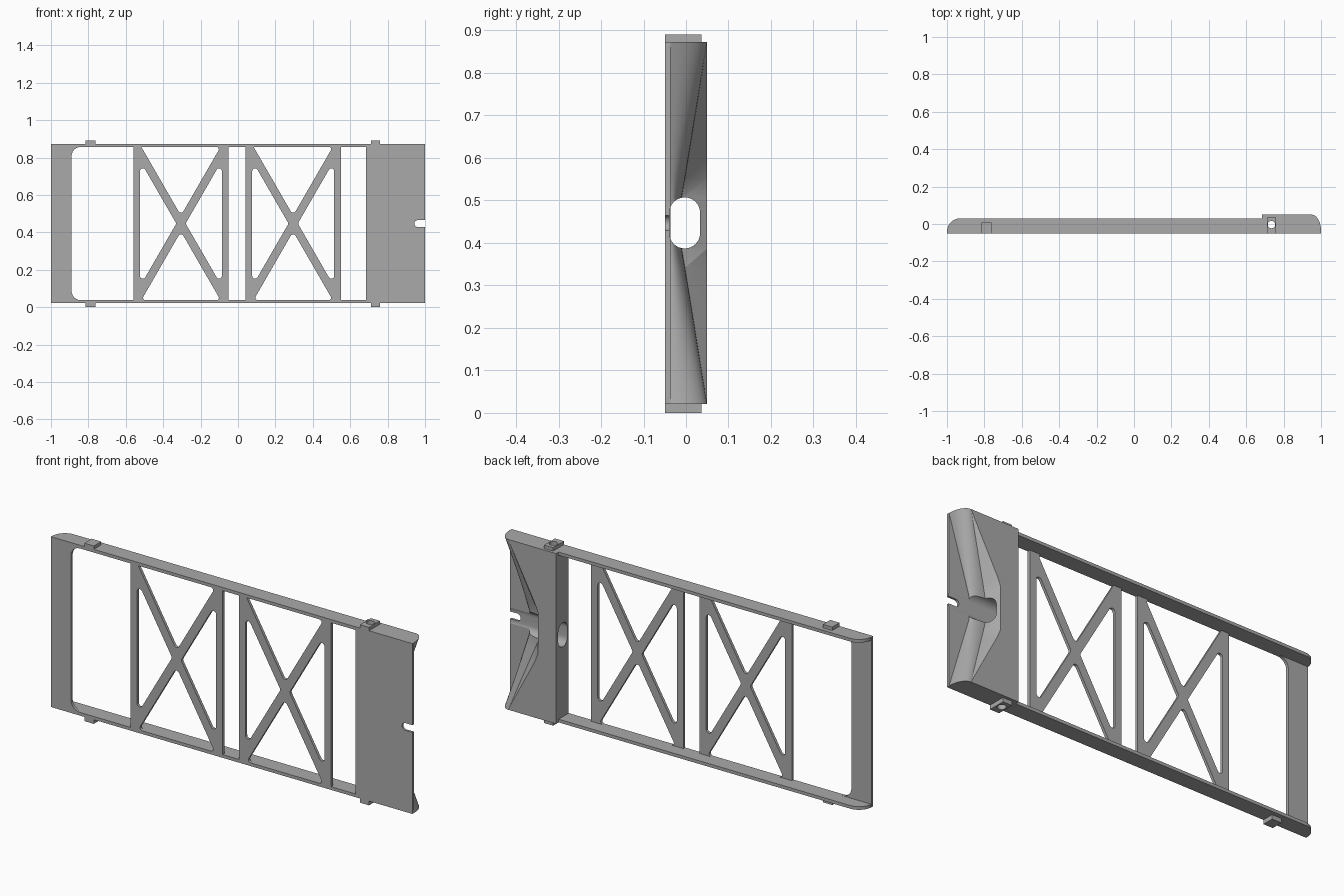
import bpy, bmesh, math
from mathutils import Vector

if "Cube" in bpy.data.objects:
    bpy.data.objects.remove(bpy.data.objects["Cube"], do_unlink=True)

GREY = bpy.data.materials.new("plain_grey")
GREY.use_nodes = True
GREY.diffuse_color = (0.4, 0.4, 0.4, 1)
GREY.node_tree.nodes["Principled BSDF"].inputs["Base Color"].default_value = (0.4, 0.4, 0.4, 1)

FRONT, PLATE_BACK, RAIL_BACK, BLOCK_BACK = -0.05, -0.036, 0.03, 0.05
BOTTOM, TOP, MID, WALL = 0.021, 0.873, 0.447, 0.016
BLOCK_X = 0.684


def select(obj):
    bpy.ops.object.select_all(action='DESELECT')
    obj.select_set(True)
    bpy.context.view_layer.objects.active = obj


def finish(name, bm):
    bmesh.ops.remove_doubles(bm, verts=bm.verts, dist=1e-5)
    bmesh.ops.recalc_face_normals(bm, faces=bm.faces)
    mesh = bpy.data.meshes.new(name)
    bm.to_mesh(mesh)
    bm.free()
    mesh.materials.append(GREY)
    obj = bpy.data.objects.new(name, mesh)
    bpy.context.collection.objects.link(obj)
    return obj


def smooth(obj):
    select(obj)
    bpy.ops.object.shade_smooth_by_angle(angle=math.radians(25))


def prism(name, points, offset):
    """Extrude a flat outline of 3D points along an offset."""
    bm = bmesh.new()
    face = bm.faces.new([bm.verts.new(p) for p in points])
    new = bmesh.ops.extrude_face_region(bm, geom=[face], use_keep_orig=True)["geom"]
    bmesh.ops.translate(bm, vec=offset, verts=[v for v in new if isinstance(v, bmesh.types.BMVert)])
    return finish(name, bm)


def box(name, x0, x1, y0, y1, z0, z1):
    return prism(name, [(x0, y0, z0), (x1, y0, z0), (x1, y1, z0), (x0, y1, z0)], (0, 0, z1 - z0))


def rounded(points, radii, steps=6):
    """Round the corners of a polygon."""
    out = []
    for i, (p, r) in enumerate(zip(points, radii)):
        p = Vector(p)
        a = (Vector(points[i - 1]) - p).normalized()
        b = (Vector(points[(i + 1) % len(points)]) - p).normalized()
        if r == 0:
            out.append(p)
            continue
        half = a.angle(b) / 2
        centre = p + (a + b).normalized() * r / math.sin(half)
        start, end = (p + d * r / math.tan(half) - centre for d in (a, b))
        sweep = math.pi - 2 * half
        for k in range(steps + 1):
            t = k / steps
            out.append(centre + (start * math.sin((1 - t) * sweep) + end * math.sin(t * sweep)) / math.sin(sweep))
    return out


def plate(name, outlines):
    """Front sheet drawn as a filled outline with holes."""
    curve = bpy.data.curves.new(name, 'CURVE')
    curve.dimensions, curve.fill_mode = '2D', 'BOTH'
    curve.extrude = (PLATE_BACK - FRONT) / 2
    for outline in outlines:
        spline = curve.splines.new('POLY')
        spline.points.add(len(outline) - 1)
        for point, (x, z) in zip(spline.points, outline):
            point.co = (x, z, 0, 1)
        spline.use_cyclic_u = True
    curve.materials.append(GREY)
    obj = bpy.data.objects.new(name, curve)
    bpy.context.collection.objects.link(obj)
    obj.location.y = (FRONT + PLATE_BACK) / 2
    obj.rotation_euler.x = math.pi / 2
    select(obj)
    bpy.ops.object.convert(target='MESH')
    smooth(bpy.context.object)


def cut(obj, cutter):
    mod = obj.modifiers.new("cut", 'BOOLEAN')
    mod.operation, mod.solver, mod.object = 'DIFFERENCE', 'EXACT', cutter
    cutter.hide_render = True
    select(obj)
    bpy.ops.object.modifier_apply(modifier=mod.name)
    bpy.data.objects.remove(cutter, do_unlink=True)


def arc(x, y, rx, ry, steps=10):
    """Quarter ellipse from the x side to the y side."""
    angles = [math.pi / 2 * k / steps for k in range(steps + 1)]
    return [(x + rx * math.cos(a), y + ry * math.sin(a)) for a in angles]


# Long side rails with a rounded free end
rail = [(BLOCK_X + 0.01, RAIL_BACK), (BLOCK_X + 0.01, FRONT), (-1, FRONT)]
rail += arc(-0.93, -0.042, -0.07, RAIL_BACK + 0.042)
for name, z in (("lower_rail", BOTTOM), ("upper_rail", TOP - WALL)):
    smooth(prism(name, [(x, y, z) for x, y in rail], (0, 0, WALL)))

# End plate with rounded inner corners
lo, hi = BOTTOM + WALL, TOP - WALL
inner = rounded([(-0.7, lo), (-0.89, lo), (-0.89, hi), (-0.7, hi)], [0, 0.05, 0.05, 0])
plate("end_plate", [[(-1, BOTTOM), (-1, TOP), (-0.7, TOP)] + [tuple(p) for p in reversed(inner)] + [(-0.7, BOTTOM)]])

# Cross braced panels
SLOPE = math.sqrt(3)
for name, cx in (("left_brace_panel", 0.295), ("right_brace_panel", -0.305)):
    half, opening, gap = 0.255, 0.219, 0.0215
    outlines = [[(cx - half, lo - 0.005), (cx + half, lo - 0.005), (cx + half, hi + 0.005), (cx - half, hi + 0.005)]]
    rise = hi - MID
    for s in (-1, 1):
        tip = gap * 2 / SLOPE
        reach = (opening - tip) * SLOPE
        outlines.append(rounded([(cx + s * tip, MID), (cx + s * opening, MID + reach),
                                 (cx + s * opening, MID - reach)], [0.015] * 3))
        wide = (rise - 2 * gap) / SLOPE
        outlines.append(rounded([(cx, MID + s * 2 * gap), (cx - wide, MID + s * rise),
                                 (cx + wide, MID + s * rise)], [0.015, 0 if s > 0 else 0.013, 0.013]))
    plate(name, outlines)

# Connector block: sections lofted along the height, scooped towards the middle


def section(t, crest_x):
    def mix(a, b):
        return a + (b - a) * t
    x, y, toe = mix(0.95, 0.82), mix(BLOCK_BACK, -0.01), mix(1, 0.89)
    pts = [(BLOCK_X, BLOCK_BACK), (BLOCK_X, FRONT), (1, FRONT), (1, PLATE_BACK)]
    pts += arc(x, PLATE_BACK, toe - x, y - PLATE_BACK)
    return pts + [(crest_x, BLOCK_BACK)]


half_height, flat = (TOP - BOTTOM) / 2, 0.06
distances = [half_height - (half_height - flat) * k / 8 for k in range(9)]
levels = [(-d, d) for d in distances] + [(d, d) for d in reversed(distances)]
bm = bmesh.new()
rings = []
for z, d in levels:
    t = (half_height - d) / (half_height - flat)
    crest = max(0.785, 0.95 - 0.165 * t / 0.85)
    rings.append([bm.verts.new((x, y, MID + z)) for x, y in section(t, crest)])
for a, b in zip(rings, rings[1:]):
    for i in range(len(a)):
        j = (i + 1) % len(a)
        quad = (a[i], a[j], b[j], b[i])
        bm.faces.new(quad[:3])
        bm.faces.new((quad[0], quad[2], quad[3]))
bm.faces.new(rings[0])
bm.faces.new(rings[-1])
block = finish("connector_block", bm)

# Long bore, thumb slot and cross pin hole
bore = rounded([(-0.039, MID - 0.06), (0.033, MID - 0.06), (0.033, MID + 0.06), (-0.039, MID + 0.06)], [0.0355] * 4, 8)
cut(block, prism("bore_cutter", [(0.6, y, z) for y, z in bore], (0.6, 0, 0)))
slot = rounded([(0.943, MID - 0.018), (1.1, MID - 0.018), (1.1, MID + 0.018), (0.943, MID + 0.018)],
               [0.0175, 0, 0, 0.0175])
cut(block, prism("slot_cutter", [(x, -0.1, z) for x, z in slot], (0, 0.2, 0)))


def pin_cutter():
    ring = [math.tau * k / 24 for k in range(24)]
    return prism("pin_cutter", [(0.735 + 0.02 * math.cos(a), -0.003 + 0.02 * math.sin(a), -0.1) for a in ring], (0, 0, 1.2))


cut(block, pin_cutter())
smooth(block)

# Locating tabs on both long edges
for side, z0, z1 in (("lower", 0, BOTTOM), ("upper", TOP, 0.89)):
    box(side + "_small_tab", -0.815, -0.763, FRONT, 0.008, z0, z1)
    tab = box(side + "_pin_tab", 0.71, 0.76, FRONT, 0.036, z0, z1)
    cut(tab, pin_cutter())
    smooth(tab)
